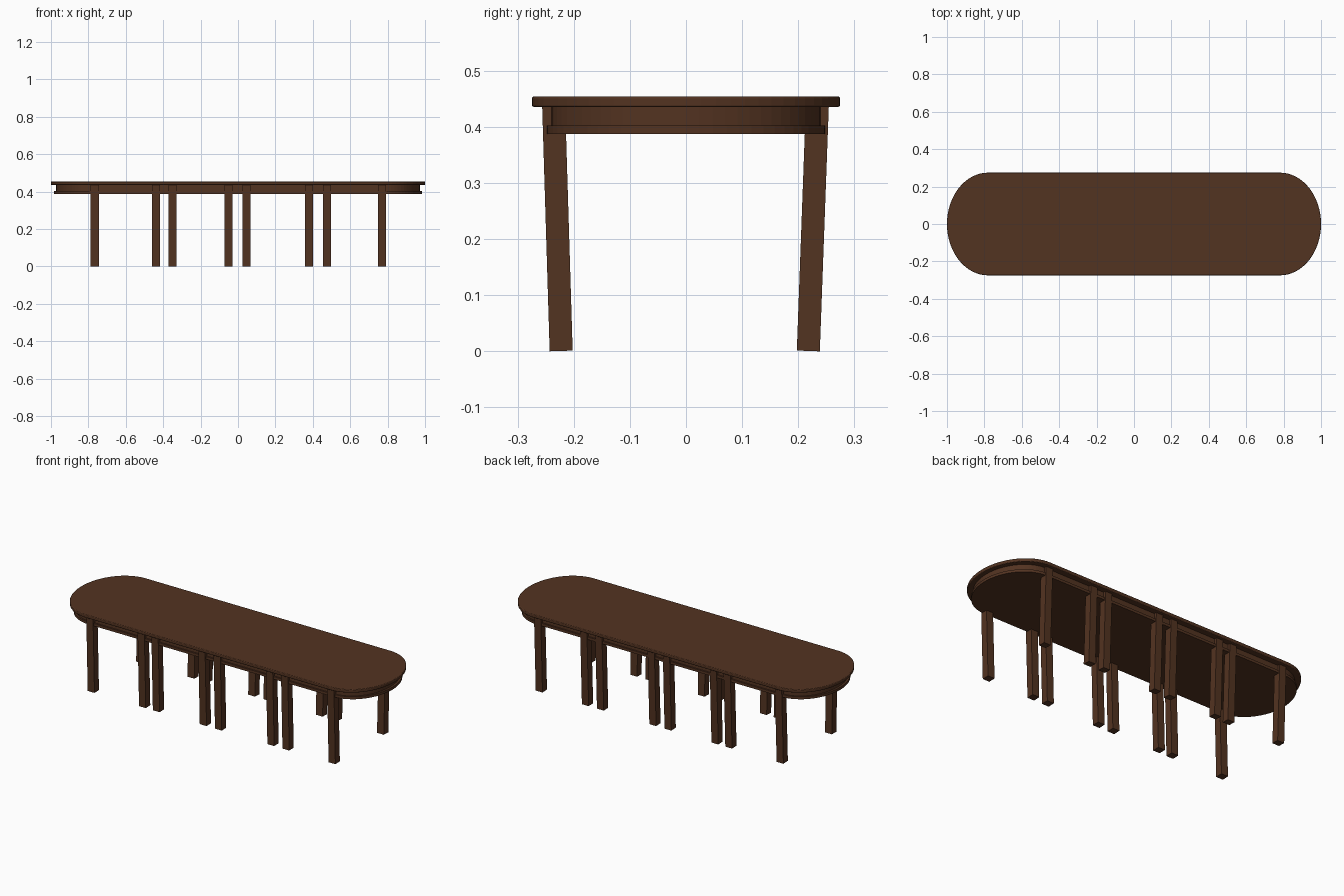
import bpy, bmesh, math
from mathutils import Matrix

if "Cube" in bpy.data.objects:
    bpy.data.objects.remove(bpy.data.objects["Cube"])

wood = bpy.data.materials.new("dark brown wood")
wood.diffuse_color = (0.086, 0.033, 0.015, 1)
wood.use_nodes = True
wood.node_tree.nodes["Principled BSDF"].inputs["Base Color"].default_value = wood.diffuse_color

STRAIGHT = 0.78   # half length of the straight sides
SEG = 32          # segments per rounded end


def outline(rx, ry):
    """Long oval: straight sides with elliptical ends."""
    pts = []
    for side, start in ((1, -math.pi / 2), (-1, math.pi / 2)):
        for i in range(SEG + 1):
            a = start + math.pi * i / SEG
            pts.append((side * STRAIGHT + rx * math.cos(a), ry * math.sin(a)))
    return pts


def finish(bm, name):
    bmesh.ops.recalc_face_normals(bm, faces=bm.faces)
    me = bpy.data.meshes.new(name)
    bm.to_mesh(me)
    bm.free()
    me.materials.append(wood)
    ob = bpy.data.objects.new(name, me)
    bpy.context.collection.objects.link(ob)
    return ob


def slab(name, profile, rx, ry):
    """Solid oval slab from (inset, z) edge profile points."""
    bm = bmesh.new()
    loops = [[bm.verts.new((x, y, z)) for x, y in outline(rx - d, ry - d)]
             for d, z in profile]
    n = len(loops[0])
    bm.faces.new(loops[0])
    bm.faces.new(loops[-1])
    for a, b in zip(loops, loops[1:]):
        for i in range(n):
            j = (i + 1) % n
            bm.faces.new((a[i], a[j], b[j], b[i]))
    return finish(bm, name)


# Table top with a softly rounded rim
r = 0.004
lo, hi = 0.4355, 0.4545
rim = [(r - r * math.sin(t), lo + r - r * math.cos(t)) for t in (0, math.pi / 6, math.pi / 3, math.pi / 2)]
rim += [(d, lo + hi - z) for d, z in reversed(rim)]
slab("table_top", rim, 0.22, 0.2745)

# Solid apron and the wider bead along its lower edge
slab("apron", [(0, 0.395), (0, 0.437)], 0.192, 0.24)
slab("apron_bead", [(0, 0.3875), (0, 0.4025)], 0.203, 0.248)

# Legs in two rows, leaning slightly inward at the foot
W, H = 0.043, 0.437
for row, s, foot, tilt in (("front", -1, -0.2225, 1.75), ("back", 1, 0.218, 2.1)):
    for k, x in enumerate((-0.766, -0.439, -0.351, -0.052, 0.045, 0.379, 0.475, 0.769)):
        bm = bmesh.new()
        m = (Matrix.Translation((x, foot, 0.0008))
             @ Matrix.Rotation(-s * math.radians(tilt), 4, 'X')
             @ Matrix.Translation((0, 0, H / 2))
             @ Matrix.Diagonal((W, 0.041, H, 1)))
        bmesh.ops.create_cube(bm, size=1, matrix=m)
        finish(bm, f"{row}_leg_{k + 1}")
